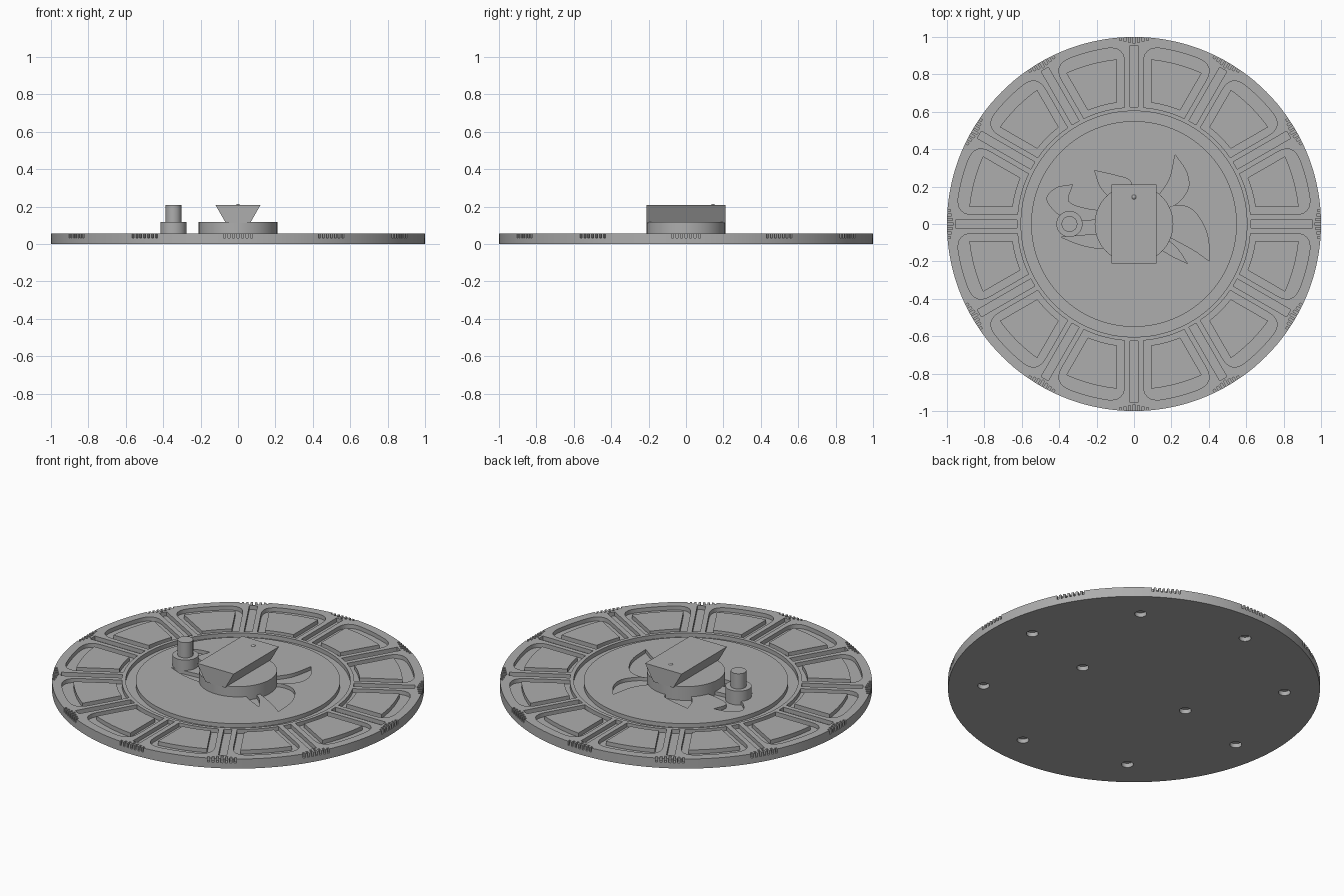
import bpy, bmesh, math
from mathutils import Vector, Matrix

cube = bpy.data.objects.get("Cube")
if cube:
    bpy.data.objects.remove(cube, do_unlink=True)

grey = bpy.data.materials.new("plain grey")
grey.use_nodes = True
grey.diffuse_color = (0.42, 0.42, 0.42, 1)
grey.node_tree.nodes["Principled BSDF"].inputs["Base Color"].default_value = grey.diffuse_color

TOP, FLOOR, STEP = 0.057, 0.033, math.radians(30)


def polar(r, a):
    return Vector((r * math.cos(a), r * math.sin(a)))


def circle(r, x=0, y=0, n=48):
    return [polar(r, math.tau * i / n) + Vector((x, y)) for i in range(n)]


def turned(points, k):
    c, s = math.cos(k * STEP), math.sin(k * STEP)
    return [Vector((p.x * c - p.y * s, p.x * s + p.y * c)) for p in points]


def slab(name, outlines, z0, z1):
    """One object made of upright prisms, one for each outline."""
    bm = bmesh.new()
    for pts in outlines:
        low = [bm.verts.new((p.x, p.y, z0)) for p in pts]
        high = [bm.verts.new((p.x, p.y, z1)) for p in pts]
        bm.faces.new(low[::-1])
        bm.faces.new(high)
        for i in range(len(pts)):
            j = (i + 1) % len(pts)
            bm.faces.new((low[i], low[j], high[j], high[i]))
    bmesh.ops.recalc_face_normals(bm, faces=bm.faces)
    return finish(name, bm)


def finish(name, bm):
    mesh = bpy.data.meshes.new(name)
    bm.to_mesh(mesh)
    bm.free()
    mesh.materials.append(grey)
    obj = bpy.data.objects.new(name, mesh)
    bpy.context.collection.objects.link(obj)
    return obj


def activate(obj):
    bpy.ops.object.select_all(action='DESELECT')
    obj.select_set(True)
    bpy.context.view_layer.objects.active = obj


def cut(obj, cutter):
    cutter.hide_render = True
    mod = obj.modifiers.new("cut", 'BOOLEAN')
    mod.operation, mod.solver, mod.object = 'DIFFERENCE', 'EXACT', cutter
    activate(obj)
    bpy.ops.object.modifier_apply(modifier=mod.name)
    bpy.data.objects.remove(cutter, do_unlink=True)


def sector(r0, r1, gap, rounding=0):
    """Outline between two spokes, keeping a constant gap to each spoke axis."""
    a0 = math.asin(gap / r0)
    pts = [polar(r0, STEP - a0 + (2 * a0 - STEP) * i / 8) for i in range(9)]
    a1 = math.asin(gap / r1)
    if rounding:
        ra = r1 - rounding
        start, corner = polar(ra, math.asin(gap / ra)), polar(r1, a1)
        a2 = a1 + rounding / r1
        end = polar(r1, a2)
        curve = [start.lerp(corner, t / 6).lerp(corner.lerp(end, t / 6), t / 6) for t in range(6)]
    else:
        a2, curve = a1, []
    # mirror the rounded corner across the middle of the sector
    m = STEP
    mirrored = [Vector((p.x * math.cos(m) + p.y * math.sin(m),
                        p.x * math.sin(m) - p.y * math.cos(m))) for p in reversed(curve)]
    arc = [polar(r1, a2 + (STEP - 2 * a2) * i / 12) for i in range(13)]
    return pts + curve + arc + mirrored


def box(x0, x1, y, half):
    return [Vector(p) for p in ((x0, y - half), (x1, y - half), (x1, y + half), (x0, y + half))]


def spline(coords):
    """Smooth open curve through the given points."""
    p = [Vector(c) for c in coords]
    p = [2 * p[0] - p[1]] + p + [2 * p[-1] - p[-2]]
    out = []
    for a, b, c, d in zip(p, p[1:], p[2:], p[3:]):
        for i in range(5):
            t = i / 5
            out.append(b + (c - a) * t / 2 + (2 * a - 5 * b + 4 * c - d) * t * t / 2
                       + (3 * b - a - 3 * c + d) * t ** 3 / 2)
    return out + [p[-2]]


# Round base with sector pockets, spoke channels, rim notches and a sunken middle
base = slab("base_disc", [circle(1, n=144)], 0, TOP)
pockets = [circle(0.604, n=96)]
for k in range(12):
    pockets.append(turned(sector(0.625, 0.95, 0.05, 0.09), k))
    pockets.append(turned(box(0.625, 0.955, 0, 0.022), k))
cut(base, slab("pocket_cutter", pockets, FLOOR, 0.1))

notches = []
for k in range(12):
    for i in range(-3, 4):
        notches.append(turned(box(0.966 + 0.005 * abs(i), 1.02, i * 0.024, 0.006), k))
cut(base, slab("notch_cutter", notches, FLOOR, 0.1))

# Round sockets under the base
sockets = [circle(0.032, s * 0.36, 0, 24) for s in (-1, 1)]
for k in range(8):
    c = polar(0.81, math.radians(7.5 + 45 * k))
    sockets.append(circle(0.032, c.x, c.y, 24))
cut(base, slab("socket_cutter", sockets, -0.1, 0.025))

# Raised pads inside the pockets
pads = slab("sector_pads", [turned(sector(0.655, 0.885, 0.09), k) for k in range(12)], 0.03, TOP)

# Middle plate with curved blade recesses; each blade is two edges meeting at its tip
plate = slab("center_plate", [circle(0.55, n=96)], 0.03, TOP)
blades = [
    ([(.13, .15), (.19, .24), (.22, .37)], [(.22, .37), (.28, .28), (.29, .19), (.23, .11), (.15, .08)]),
    ([(.15, .07), (.23, .1), (.32, .07), (.39, -.05), (.405, -.2)], [(.405, -.2), (.32, -.14), (.21, -.08), (.15, -.05)]),
    ([(.16, -.07), (.23, -.13), (.285, -.21)], [(.285, -.21), (.2, -.17), (.12, -.12)]),
    ([(-.01, .15), (-.02, .23), (-.1, .26), (-.21, .285)], [(-.21, .285), (-.18, .2), (-.12, .13)]),
    ([(-.15, .07), (-.25, .08), (-.35, .12), (-.33, .21)], [(-.33, .21), (-.42, .19), (-.465, .13), (-.4, .05), (-.3, .02), (-.15, .03)]),
    ([(-.15, -.05), (-.26, -.06), (-.39, -.07)], [(-.39, -.07), (-.29, -.11), (-.19, -.13), (-.14, -.12)]),
]
for first, second in blades:
    cut(plate, slab("blade_cutter", [spline(first)[:-1] + spline(second)], 0.036, 0.1))

# Hub with a flared grip bar and an index dot
hub = slab("hub", [circle(0.21, n=64)], 0.03, 0.118)
bm = bmesh.new()
ends = [[bm.verts.new((x, y, z)) for x, z in ((-.065, .112), (.065, .112), (.12, .208), (-.12, .208))]
        for y in (-.212, .212)]
bm.faces.new(ends[0])
bm.faces.new(ends[1][::-1])
for i in range(4):
    j = (i + 1) % 4
    bm.faces.new((ends[0][i], ends[1][i], ends[1][j], ends[0][j]))
bmesh.ops.recalc_face_normals(bm, faces=bm.faces)
finish("grip_bar", bm)

bm = bmesh.new()
bmesh.ops.create_uvsphere(bm, u_segments=20, v_segments=10, radius=0.015,
                          matrix=Matrix.Translation((0, 0.144, 0.199)))
dot = finish("index_dot", bm)

# Small side knob: collar and post
collar = slab("knob_collar", [circle(0.07, -0.345)], 0.03, 0.118)
post = slab("knob_post", [circle(0.042, -0.345)], 0.1, 0.208)

for obj in (base, pads, plate, hub, dot, collar, post):
    activate(obj)
    bpy.ops.object.shade_smooth_by_angle(angle=math.radians(30))
